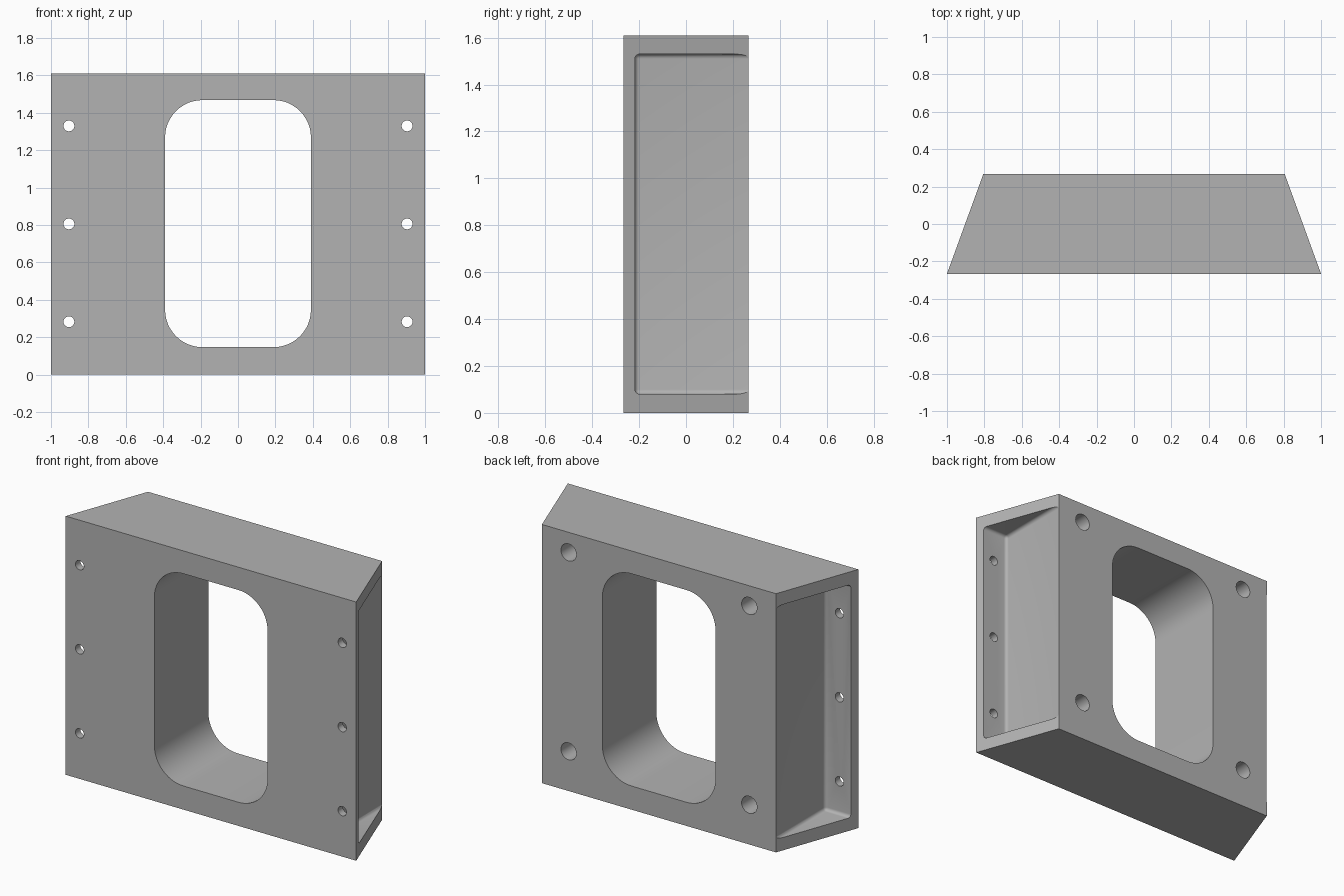
import bpy, bmesh, math
from mathutils import Matrix, Vector

if "Cube" in bpy.data.objects:
    bpy.data.objects.remove(bpy.data.objects["Cube"])

H, Y = 1.61, 0.266          # block height, half depth
XF, XB = 1.0, 0.806         # half width at front and at back

grey = bpy.data.materials.new("mid_grey")
grey.diffuse_color = (0.45, 0.45, 0.45, 1)
grey.use_nodes = True
grey.node_tree.nodes["Principled BSDF"].inputs["Base Color"].default_value = grey.diffuse_color


def finish(name, bm):
    bmesh.ops.recalc_face_normals(bm, faces=bm.faces)
    me = bpy.data.meshes.new(name)
    bm.to_mesh(me)
    bm.free()
    me.materials.append(grey)
    ob = bpy.data.objects.new(name, me)
    bpy.context.collection.objects.link(ob)
    return ob


def prism(name, points, direction):
    """Extrude a closed outline of 3D points along a direction."""
    bm = bmesh.new()
    face = bm.faces.new([bm.verts.new(p) for p in points])
    out = bmesh.ops.extrude_face_region(bm, geom=[face], use_keep_orig=True)
    moved = [g for g in out["geom"] if isinstance(g, bmesh.types.BMVert)]
    bmesh.ops.translate(bm, verts=moved, vec=Vector(direction))
    return finish(name, bm)


def hole(name, x, z, r, y0, y1):
    """Round cutter running along y."""
    pts = [(x + r * math.cos(a), y0, z + r * math.sin(a))
           for a in (i * math.tau / 32 for i in range(32))]
    return prism(name, pts, (0, y1 - y0, 0))


def cut(target, cutter):
    cutter.hide_render = True
    mod = target.modifiers.new("cut", "BOOLEAN")
    mod.operation, mod.solver, mod.object = "DIFFERENCE", "EXACT", cutter
    bpy.ops.object.select_all(action="DESELECT")
    bpy.context.view_layer.objects.active = target
    target.select_set(True)
    bpy.ops.object.modifier_apply(modifier=mod.name)
    bpy.data.objects.remove(cutter, do_unlink=True)


# Tapered block
block = prism("mounting_block",
              [(-XF, -Y, 0), (XF, -Y, 0), (XB, Y, 0), (-XB, Y, 0)], (0, 0, H))

# Central window with rounded corners
W, Z0, Z1, R = 0.39, 0.147, 1.468, 0.2
outline = []
for k, (cx, cz) in enumerate([(W - R, Z1 - R), (R - W, Z1 - R),
                              (R - W, Z0 + R), (W - R, Z0 + R)]):
    for i in range(13):
        a = (k + i / 12) * math.pi / 2
        outline.append((cx + R * math.cos(a), -0.5, cz + R * math.sin(a)))
cut(block, prism("window_cutter", outline, (0, 1, 0)))

for s in (-1, 1):
    # Side pocket with filleted inner corners
    bm = bmesh.new()
    x0, x1, y0, y1, z0, z1 = 0.805, 1.4, -0.218, 0.6, 0.08, 1.53
    bmesh.ops.create_cube(bm, size=1, matrix=Matrix.Translation(
        (s * (x0 + x1) / 2, (y0 + y1) / 2, (z0 + z1) / 2))
        @ Matrix.Diagonal((x1 - x0, y1 - y0, z1 - z0, 1)))
    bmesh.ops.bevel(bm, geom=bm.edges[:], offset=0.02, segments=5,
                    profile=0.5, affect="EDGES")
    cut(block, finish("pocket_cutter", bm))

    # Small bolt holes through the front flange
    for z in (0.283, 0.806, 1.33):
        cut(block, hole("bolt_hole_cutter", s * 0.904, z, 0.029, -0.4, -0.17))

    # Larger blind holes in the back
    for z in (0.247, 1.485):
        cut(block, hole("back_hole_cutter", s * 0.622, z, 0.053, 0.12, 0.4))

bpy.context.view_layer.objects.active = block
block.select_set(True)
bpy.ops.object.shade_smooth_by_angle(angle=math.radians(30))
